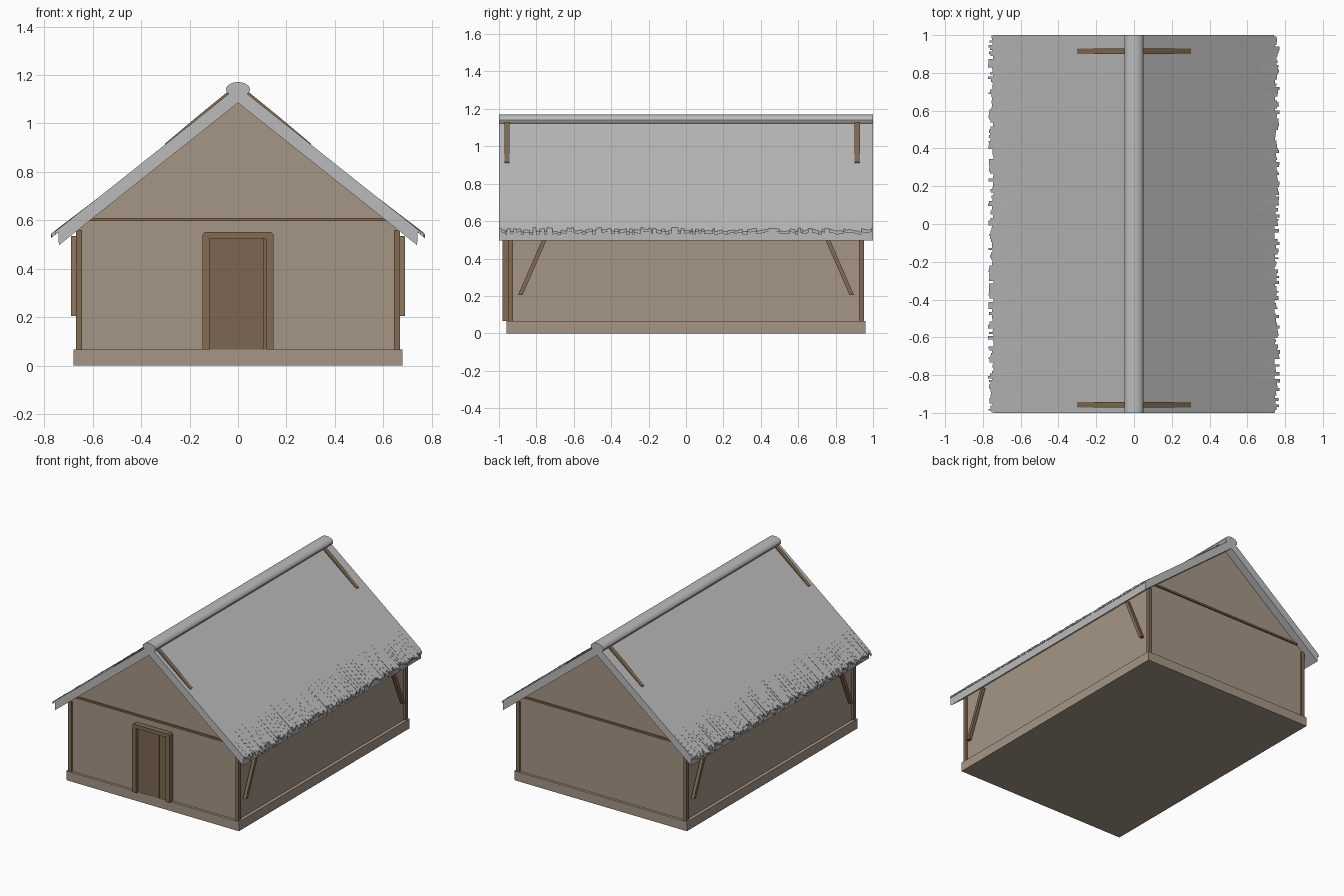
import bpy, bmesh, math, random
from mathutils import Vector

if "Cube" in bpy.data.objects:
    bpy.data.objects.remove(bpy.data.objects["Cube"])

random.seed(4)


def material(name, rgb):
    m = bpy.data.materials.new(name)
    m.diffuse_color = (*rgb, 1)
    m.use_nodes = True
    m.node_tree.nodes["Principled BSDF"].inputs["Base Color"].default_value = m.diffuse_color
    return m


THATCH = material("grey thatch", (0.50, 0.50, 0.50))
PLASTER = material("tan plaster", (0.375, 0.305, 0.24))
WOOD = material("brown wood", (0.225, 0.15, 0.088))
DOOR = material("dark door wood", (0.20, 0.137, 0.085))


def add_prism(bm, profile, y0, y1):
    """Extrude an (x, z) profile along y."""
    front = [bm.verts.new((x, y0, z)) for x, z in profile]
    back = [bm.verts.new((x, y1, z)) for x, z in profile]
    n = len(profile)
    bm.faces.new(front)
    bm.faces.new(back[::-1])
    for i in range(n):
        j = (i + 1) % n
        bm.faces.new((front[j], front[i], back[i], back[j]))


def finish(name, bm, mat):
    bmesh.ops.recalc_face_normals(bm, faces=bm.faces)
    mesh = bpy.data.meshes.new(name)
    bm.to_mesh(mesh)
    bm.free()
    mesh.materials.append(mat)
    obj = bpy.data.objects.new(name, mesh)
    bpy.context.collection.objects.link(obj)
    return obj


def prism(name, profile, y0, y1, mat):
    bm = bmesh.new()
    add_prism(bm, profile, y0, y1)
    return finish(name, bm, mat)


def box(name, x0, x1, y0, y1, z0, z1, mat):
    return prism(name, [(x0, z0), (x1, z0), (x1, z1), (x0, z1)], y0, y1, mat)


def bar(name, a, b, wx, wy, mat):
    """Square bar from a to b with horizontal end sections of wx by wy."""
    bm = bmesh.new()
    rings = []
    for p in (Vector(a), Vector(b)):
        rings.append([bm.verts.new(p + Vector((sx * wx / 2, sy * wy / 2, 0)))
                      for sx, sy in ((-1, -1), (1, -1), (1, 1), (-1, 1))])
    bm.faces.new(rings[0])
    bm.faces.new(rings[1])
    for i in range(4):
        j = (i + 1) % 4
        bm.faces.new((rings[0][i], rings[0][j], rings[1][j], rings[1][i]))
    return finish(name, bm, mat)


SLOPE = 0.795
def roof_top(x):
    return 1.152 - SLOPE * abs(x)


# Plinth and gabled walls
box("plinth", -0.68, 0.68, -0.96, 0.96, 0, 0.066, PLASTER)
prism("walls", [(-0.657, 0.05), (0.657, 0.05), (0.657, 0.565),
                (0, 1.088), (-0.657, 0.565)], -0.942, 0.942, PLASTER)

# Roof slab with plumb-cut eaves
prism("roof", [(0, 1.085), (0.74, 0.497), (0.742, roof_top(0.742)), (0, roof_top(0)),
               (-0.742, roof_top(0.742)), (-0.74, 0.497)], -1, 1, THATCH)

# Rounded ridge roll
ridge = prism("ridge_roll", [(0.05 * math.cos(k * math.tau / 16),
                              1.14 + 0.031 * math.sin(k * math.tau / 16))
                             for k in range(16)], -1, 1, THATCH)
for p in ridge.data.polygons:
    p.use_smooth = len(p.vertices) == 4 and abs(p.normal.y) < 0.5
ridge.data.set_sharp_from_angle(angle=math.radians(35))

for s, side in ((-1, "left"), (1, "right")):
    # Ragged straw fringe along the eave
    bm = bmesh.new()
    y = -0.998
    while y < 0.985:
        w = min(random.uniform(0.008, 0.02), 0.998 - y)
        x0 = random.uniform(0.58, 0.71)
        x1 = random.uniform(0.743, 0.772)
        h = random.uniform(0.001, 0.006)
        add_prism(bm, [(s * x0, roof_top(x0) - 0.006), (s * x1, roof_top(x1) - 0.012),
                       (s * x1, roof_top(x1) + h), (s * x0, roof_top(x0) + 0.0005)],
                  y, y + w, )
        y += w
    finish("straw_fringe_" + side, bm, THATCH)

    for e, end, pole_y in ((-1, "front", -0.957), (1, "back", 0.915)):
        # Corner posts
        px = sorted((s * 0.645, s * 0.67))
        py = sorted((e * 0.925, e * 0.952))
        box(f"corner_post_{side}_{end}", *px, *py, 0.06, 0.56, WOOD)
        # Slanted eave braces
        bar(f"eave_brace_{side}_{end}", (s * 0.679, e * 0.886, 0.205),
            (s * 0.679, e * 0.742, 0.535), 0.022, 0.024, WOOD)
        # Ridge poles lying on the thatch
        prism(f"ridge_pole_{side}_{end}",
              [(s * 0.02, roof_top(0.02) - 0.01), (s * 0.302, roof_top(0.302) - 0.008),
               (s * 0.302, roof_top(0.302) + 0.004), (s * 0.17, roof_top(0.17) + 0.01),
               (s * 0.02, roof_top(0.02) + 0.013)],
              pole_y - 0.014, pole_y + 0.014, WOOD)

# Tie beams across both gables
for e, end in ((-1, "front"), (1, "back")):
    y0, y1 = sorted((e * 0.93, e * 0.953))
    box("tie_beam_" + end, -0.612, 0.612, y0, y1, 0.597, 0.61, WOOD)

# Door frame with clipped top corners
prism("door_frame", [(-0.147, 0.066), (-0.115, 0.066), (-0.115, 0.525), (0.115, 0.525),
                     (0.115, 0.066), (0.147, 0.066), (0.147, 0.54), (0.138, 0.552),
                     (-0.138, 0.552), (-0.147, 0.54)], -0.98, -0.935, WOOD)

# Door planks at slightly staggered depths
edges = (-0.116, -0.005, 0.052, 0.105, 0.116)
depths = (0.958, 0.961, 0.958, 0.965)
for i, d in enumerate(depths):
    box(f"door_plank_{i + 1}", edges[i], edges[i + 1], -d, -0.935, 0.066, 0.526, DOOR)
